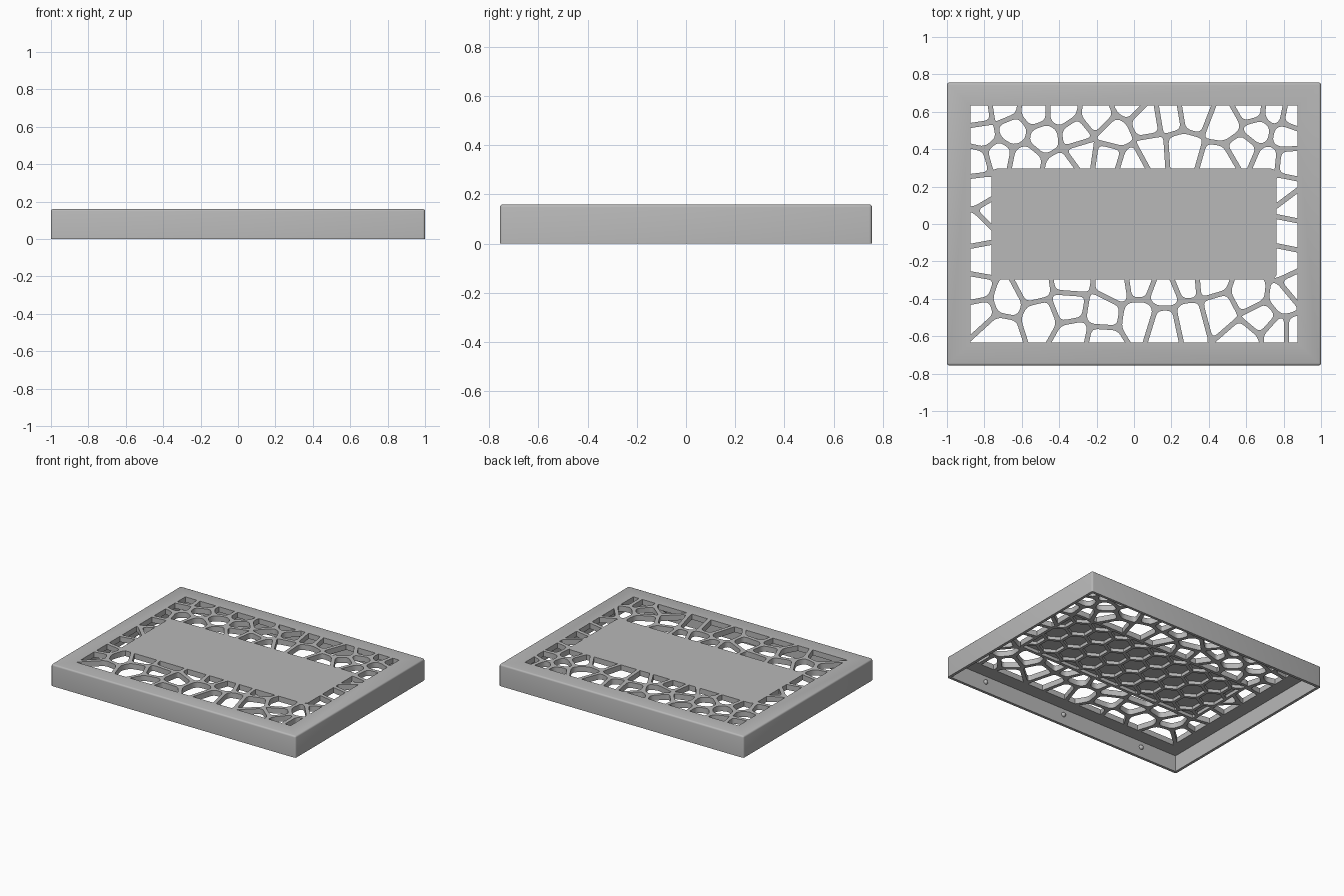
import bpy, bmesh, math
from mathutils import Vector

HALF_X, HALF_Y, HEIGHT = 1.0, 0.756, 0.16
WALL, CEILING, POCKET_TOP = 0.02, 0.12, 0.143
OPENING = (0.874, 0.634)
PANEL = (0.763, 0.297)
STRAND = 0.0135

# Cell centres of the lattice, in hundredths
SEEDS = [
    (-83, 60), (-70, 62), (-53, 60), (-39, 60), (-20, 57), (-2, 65), (7, 56),
    (19, 58), (31, 60), (49, 53), (63, 61), (75, 60), (85, 58),
    (-81, 47), (-65, 50), (-48, 46), (-31, 48), (-11, 48), (66, 50), (81, 47),
    (-84, 34), (-73, 37), (-58, 34), (-39, 30), (-28, 38), (-14, 36), (-1, 32),
    (10, 38), (25, 39), (46, 33), (58, 40), (72, 34), (82, 33),
    (-82, 18), (-84, -3), (-75, 6), (-81, -19), (-84, -36),
    (79, 18), (85, 10), (82, -5), (79, -20), (86, -35),
    (-82, -46), (-69, -41), (-72, -57), (-54, -33), (-50, -50), (-34, -30),
    (-35, -44), (-32, -60), (-17, -47), (-18, -63), (-10, -33), (3, -50),
    (3, -31), (16, -36), (16, -54), (30, -51), (28, -31), (40, -30), (45, -47),
    (58, -62), (62, -38), (68, -50), (77, -58), (80, -40), (86, -58),
]

cube = bpy.data.objects.get("Cube")
if cube:
    bpy.data.objects.remove(cube, do_unlink=True)

grey = bpy.data.materials.new("plain grey")
grey.use_nodes = True
colour = (0.48, 0.48, 0.48, 1)
grey.diffuse_color = colour
for node in grey.node_tree.nodes:
    if node.type == "BSDF_PRINCIPLED":
        node.inputs["Base Color"].default_value = colour


def rectangle(hx, hy):
    return [Vector(p) for p in ((-hx, -hy), (hx, -hy), (hx, hy), (-hx, hy))]


def clip(poly, point, normal):
    """Keep the part of a convex polygon behind a line."""
    out = []
    for a, b in zip(poly, poly[1:] + poly[:1]):
        da, db = (a - point).dot(normal), (b - point).dot(normal)
        if da <= 0:
            out.append(a)
        if da * db < 0:
            out.append(a.lerp(b, da / (da - db)))
    return [p for i, p in enumerate(out) if (p - out[i - 1]).length > 0.0005]


def clip_to_rectangle(poly, hx, hy):
    for n, d in (((1, 0), hx), ((-1, 0), hx), ((0, 1), hy), ((0, -1), hy)):
        n = Vector(n)
        poly = clip(poly, n * d, n)
    return poly


def rounded(poly, radius, steps=4):
    """Replace each corner by a short curve."""
    out = []
    for i, p in enumerate(poly):
        before, after = poly[i - 1] - p, poly[(i + 1) % len(poly)] - p
        a = p + before.normalized() * min(radius, before.length * 0.45)
        b = p + after.normalized() * min(radius, after.length * 0.45)
        for k in range(steps + 1):
            t = k / steps
            out.append(a.lerp(p, t).lerp(p.lerp(b, t), t))
    return out


def area(poly):
    return sum(a.cross(b) for a, b in zip(poly, poly[1:] + poly[:1])) / 2


def prisms(name, polys, z0, z1):
    """One object holding an upright prism for each outline."""
    bm = bmesh.new()
    for poly in polys:
        low = [bm.verts.new((p.x, p.y, z0)) for p in poly]
        high = [bm.verts.new((p.x, p.y, z1)) for p in poly]
        bm.faces.new(low[::-1])
        bm.faces.new(high)
        for i in range(len(poly)):
            j = (i + 1) % len(poly)
            bm.faces.new((low[i], low[j], high[j], high[i]))
    mesh = bpy.data.meshes.new(name)
    bm.to_mesh(mesh)
    bm.free()
    mesh.materials.append(grey)
    obj = bpy.data.objects.new(name, mesh)
    bpy.context.collection.objects.link(obj)
    return obj


def cut(target, cutter):
    """Subtract the cutter from the target, then drop the cutter."""
    mod = target.modifiers.new("cut", "BOOLEAN")
    mod.operation, mod.solver, mod.object = "DIFFERENCE", "EXACT", cutter
    cutter.hide_render = True
    bpy.context.view_layer.objects.active = target
    bpy.ops.object.modifier_apply(modifier=mod.name)
    bpy.data.objects.remove(cutter, do_unlink=True)


# Cover: box with softened top and upright edges, hollow below
cover = prisms("cover", [rectangle(HALF_X, HALF_Y)], 0, HEIGHT)
bm = bmesh.new()
bm.from_mesh(cover.data)
soft = [e for e in bm.edges if max(v.co.z for v in e.verts) > HEIGHT / 2]
bmesh.ops.bevel(bm, geom=soft, offset=0.012, segments=3, profile=0.5, affect="EDGES")
bm.to_mesh(cover.data)
bm.free()
cut(cover, prisms("cavity", [rectangle(HALF_X - WALL, HALF_Y - WALL)], -0.05, CEILING))

# Irregular lattice openings around the solid centre panel
seeds = [Vector(s) / 100 for s in SEEDS]
cells = []
for s in seeds:
    cell = rectangle(1.0, 0.8)
    for other in seeds:
        if other is not s and len(cell) > 2:
            n = (other - s).normalized()
            cell = clip(cell, (s + other) / 2 - n * STRAND, n)
    if len(cell) > 2:
        cell = clip_to_rectangle(rounded(cell, 0.03), *OPENING)
    if len(cell) > 2 and area(cell) > 0.0004:
        cells.append(cell)
openings = prisms("openings", cells, CEILING - 0.02, HEIGHT + 0.02)
cut(openings, prisms("panel_mask", [rounded(rectangle(*PANEL), 0.04)], 0, HEIGHT * 2))
cut(cover, openings)

# Honeycomb pockets under the panel
pitch, rib = 0.17, 0.022
radius = (pitch - rib) / math.sqrt(3)
pockets = []
for row in range(-3, 4):
    for col in range(-6, 7):
        centre = Vector(((col + row % 2 / 2) * pitch, row * pitch * math.sqrt(3) / 2))
        hexagon = [centre + radius * Vector((math.cos(a), math.sin(a)))
                   for a in (math.radians(30 + 60 * k) for k in range(6))]
        hexagon = clip_to_rectangle(hexagon, PANEL[0] - rib, PANEL[1] - rib)
        if len(hexagon) > 2 and area(hexagon) > 0.001:
            pockets.append(hexagon)
cut(cover, prisms("pockets", pockets, CEILING - 0.02, POCKET_TOP))

bpy.ops.object.select_all(action="DESELECT")
cover.select_set(True)
bpy.context.view_layer.objects.active = cover
bpy.ops.object.shade_smooth_by_angle(angle=math.radians(35))

# Small snap studs inside the long walls
for side, label in ((-1, "front"), (1, "back")):
    for x, place in ((-0.68, "right"), (0, "middle"), (0.68, "left")):
        bpy.ops.mesh.primitive_uv_sphere_add(
            segments=16, ring_count=8, radius=0.017,
            location=(x, side * (HALF_Y - WALL), 0.075))
        stud = bpy.context.object
        stud.name = f"{label}_{place}_stud"
        stud.data.materials.append(grey)
        bpy.ops.object.shade_smooth()
